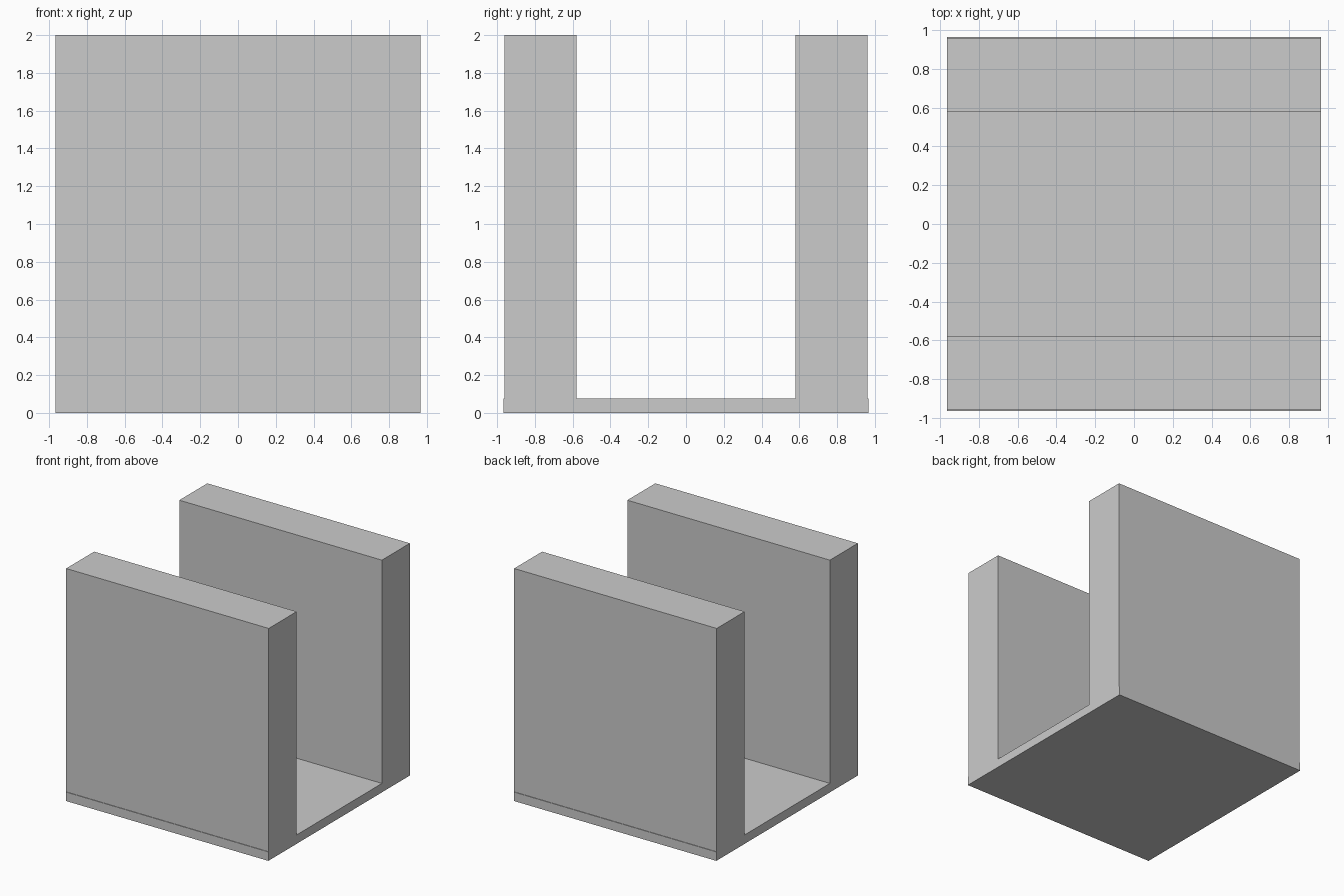
import bpy

if "Cube" in bpy.data.objects:
    bpy.data.objects.remove(bpy.data.objects["Cube"])

HALF = 0.965      # half width of the base
BASE_H = 0.077    # base thickness
TOP = 2.0


def box(name, x0, x1, y0, y1, z0, z1):
    bpy.ops.mesh.primitive_cube_add(
        size=1, location=((x0 + x1) / 2, (y0 + y1) / 2, (z0 + z1) / 2))
    ob = bpy.context.object
    ob.name = name
    ob.scale = (x1 - x0, y1 - y0, z1 - z0)
    bpy.ops.object.transform_apply(location=False, rotation=False, scale=True)
    return ob


# Thin floor slab
box("base_plate", -HALF, HALF, -HALF, HALF, 0, BASE_H)

# Two thick side walls standing on the slab, set in by a hair
box("front_wall", -HALF, HALF, -0.96, -0.58, BASE_H, TOP)
box("back_wall", -HALF, HALF, 0.58, 0.96, BASE_H, TOP)
